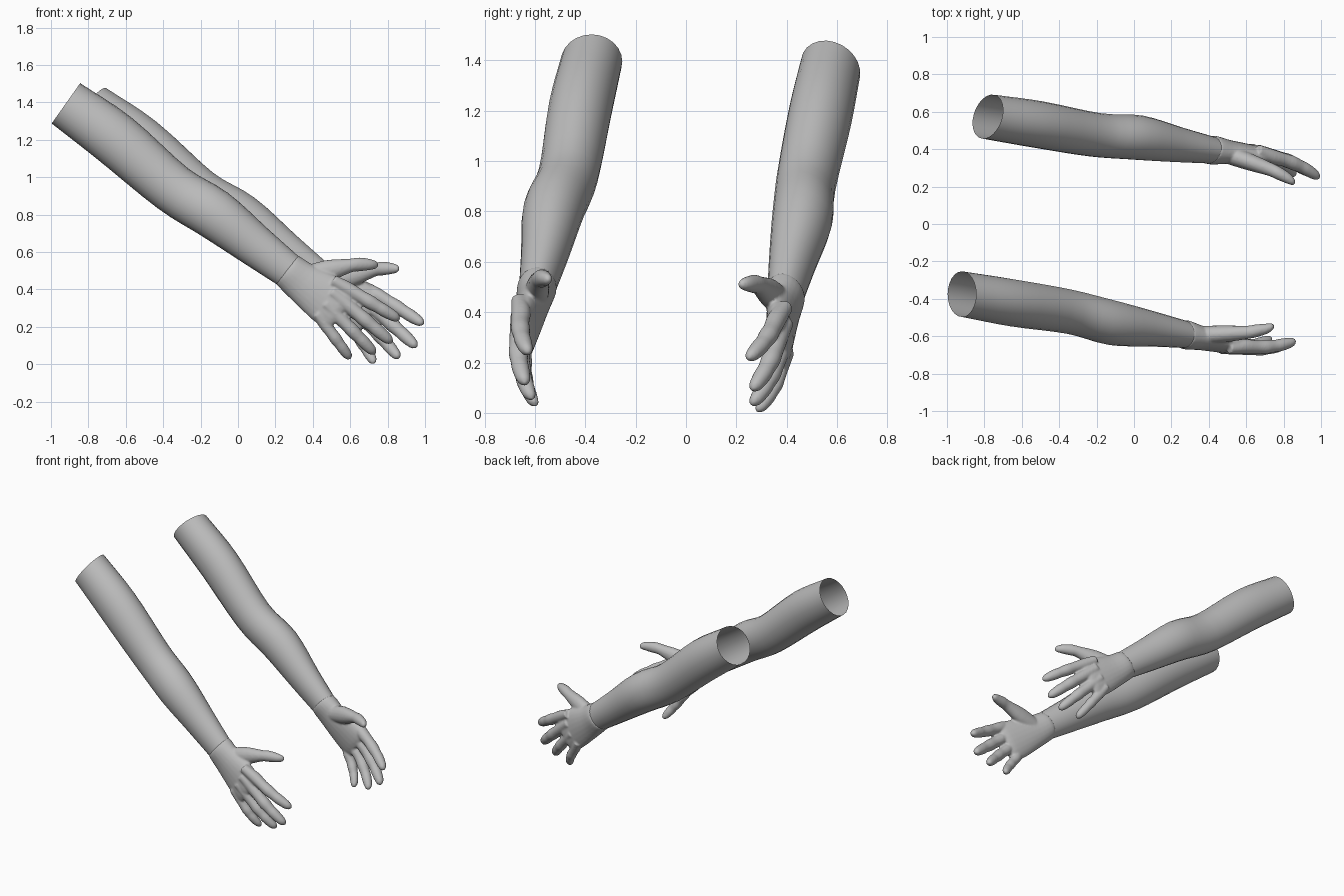
import bpy, bmesh, math
from mathutils import Vector, Matrix

cube = bpy.data.objects.get("Cube")
if cube:
    bpy.data.objects.remove(cube)

grey = bpy.data.materials.new("plain_grey")
grey.use_nodes = True
tone = (0.5, 0.5, 0.5, 1)
grey.diffuse_color = tone
grey.node_tree.nodes["Principled BSDF"].inputs["Base Color"].default_value = tone

Y = Vector((0, 1, 0))

# The second arm is the first one reflected across a slightly turned plane
NORMAL = Vector((0.144, 0.989, -0.026)).normalized()
OFFSET = -0.06


def reflect(p):
    return p + 2 * (OFFSET - NORMAL.dot(p)) * NORMAL


def smooth_rows(rows, steps):
    """Catmull-Rom interpolation of (x, y, z, half height, half depth) rows."""
    rows = [Vector(r) for r in rows]
    ext = [2 * rows[0] - rows[1]] + rows + [2 * rows[-1] - rows[-2]]
    out = []
    for i in range(1, len(ext) - 2):
        a, b, c, d = ext[i - 1:i + 3]
        for k in range(steps):
            t = k / steps
            out.append(0.5 * (2 * b + (c - a) * t + (2 * a - 5 * b + 4 * c - d) * t ** 2
                              + (3 * b - a - 3 * c + d) * t ** 3))
    return out + [rows[-1]]


def loft(bm, rows, sides=24, closed=True):
    """Skin elliptical rings along a path of rows."""
    centres = [Vector(r[:3]) for r in rows]
    rings = []
    for i, r in enumerate(rows):
        tangent = centres[min(i + 1, len(rows) - 1)] - centres[max(i - 1, 0)]
        up = tangent.cross(Y).normalized()
        ring = []
        for k in range(sides):
            a = math.tau * k / sides
            ring.append(bm.verts.new(centres[i] + up * (r[3] * math.cos(a)) + Y * (r[4] * math.sin(a))))
        rings.append(ring)
    for lo, hi in zip(rings, rings[1:]):
        for k in range(sides):
            j = (k + 1) % sides
            bm.faces.new((lo[k], lo[j], hi[j], hi[k]))
    if closed:
        bm.faces.new(rings[0][::-1])
        bm.faces.new(rings[-1])


def finish(bm, name, mirrored):
    if mirrored:
        for v in bm.verts:
            v.co = reflect(v.co)
    bmesh.ops.recalc_face_normals(bm, faces=bm.faces)
    for f in bm.faces:
        f.smooth = True
    mesh = bpy.data.meshes.new(name)
    bm.to_mesh(mesh)
    bm.free()
    mesh.materials.append(grey)
    ob = bpy.data.objects.new(name, mesh)
    bpy.context.collection.objects.link(ob)
    return ob


# Shoulder opening to wrist
ARM = [(-0.92, -0.375, 1.395, 0.132, 0.122),
       (-0.66, -0.42, 1.207, 0.144, 0.127),
       (-0.35, -0.468, 0.942, 0.134, 0.12),
       (-0.13, -0.525, 0.805, 0.135, 0.122),
       (0.095, -0.56, 0.632, 0.112, 0.095),
       (0.295, -0.594, 0.48, 0.092, 0.07)]

# Cuff of the wrist to the knuckles
PALM = [(0.262, -0.59, 0.505, 0.097, 0.076),
        (0.285, -0.594, 0.487, 0.1, 0.078),
        (0.35, -0.608, 0.435, 0.11, 0.066),
        (0.45, -0.63, 0.365, 0.13, 0.056),
        (0.53, -0.648, 0.308, 0.137, 0.046),
        (0.56, -0.653, 0.287, 0.122, 0.032)]

THUMB = [(0.35, -0.595, 0.465, 0.055, 0.05),
         (0.48, -0.588, 0.5, 0.058, 0.046),
         (0.6, -0.58, 0.528, 0.037, 0.036),
         (0.65, -0.572, 0.534, 0.037, 0.035),
         (0.71, -0.56, 0.533, 0.029, 0.028),
         (0.74, -0.55, 0.53, 0.019, 0.018),
         (0.75, -0.547, 0.529, 0.006, 0.006)]

# Knuckle, tip and radius of each finger, index to little
FINGERS = [((0.59, -0.655, 0.4), (0.865, -0.628, 0.238), 0.039),
           ((0.575, -0.66, 0.325), (0.825, -0.64, 0.115), 0.04),
           ((0.53, -0.655, 0.262), (0.735, -0.615, 0.055), 0.038),
           ((0.465, -0.645, 0.215), (0.602, -0.6, 0.028), 0.034)]

# Position along a finger and thickness there: joints swell, tip rounds off
SHAPE = [(-0.3, 0.8), (0, 1), (0.25, 0.92), (0.42, 0.98), (0.58, 0.86), (0.7, 0.88),
         (0.86, 0.76), (0.95, 0.56), (1, 0.15)]


def build_arm(side, mirrored):
    bm = bmesh.new()
    loft(bm, smooth_rows(ARM, 4), closed=False)
    finish(bm, side + "_arm", mirrored)

    bm = bmesh.new()
    loft(bm, smooth_rows(PALM, 3))
    loft(bm, smooth_rows(THUMB, 3), 16)
    for knuckle, tip, radius in FINGERS:
        knuckle, tip = Vector(knuckle), Vector(tip)
        rows = []
        for t, thick in SHAPE:
            c = knuckle.lerp(tip, t) - Y * (0.014 * math.sin(math.pi * max(t, 0)))
            rows.append((*c, radius * thick, radius * thick))
        loft(bm, smooth_rows(rows, 3), 16)
    hand = finish(bm, side + "_hand", mirrored)

    # Fuse palm and fingers into one skin with soft webs
    fuse = hand.modifiers.new("fuse", 'REMESH')
    fuse.mode = 'VOXEL'
    fuse.voxel_size = 0.007
    fuse.use_smooth_shade = True
    soften = hand.modifiers.new("soften", 'SMOOTH')
    soften.factor = 0.5
    soften.iterations = 4


build_arm("front", False)
build_arm("back", True)
